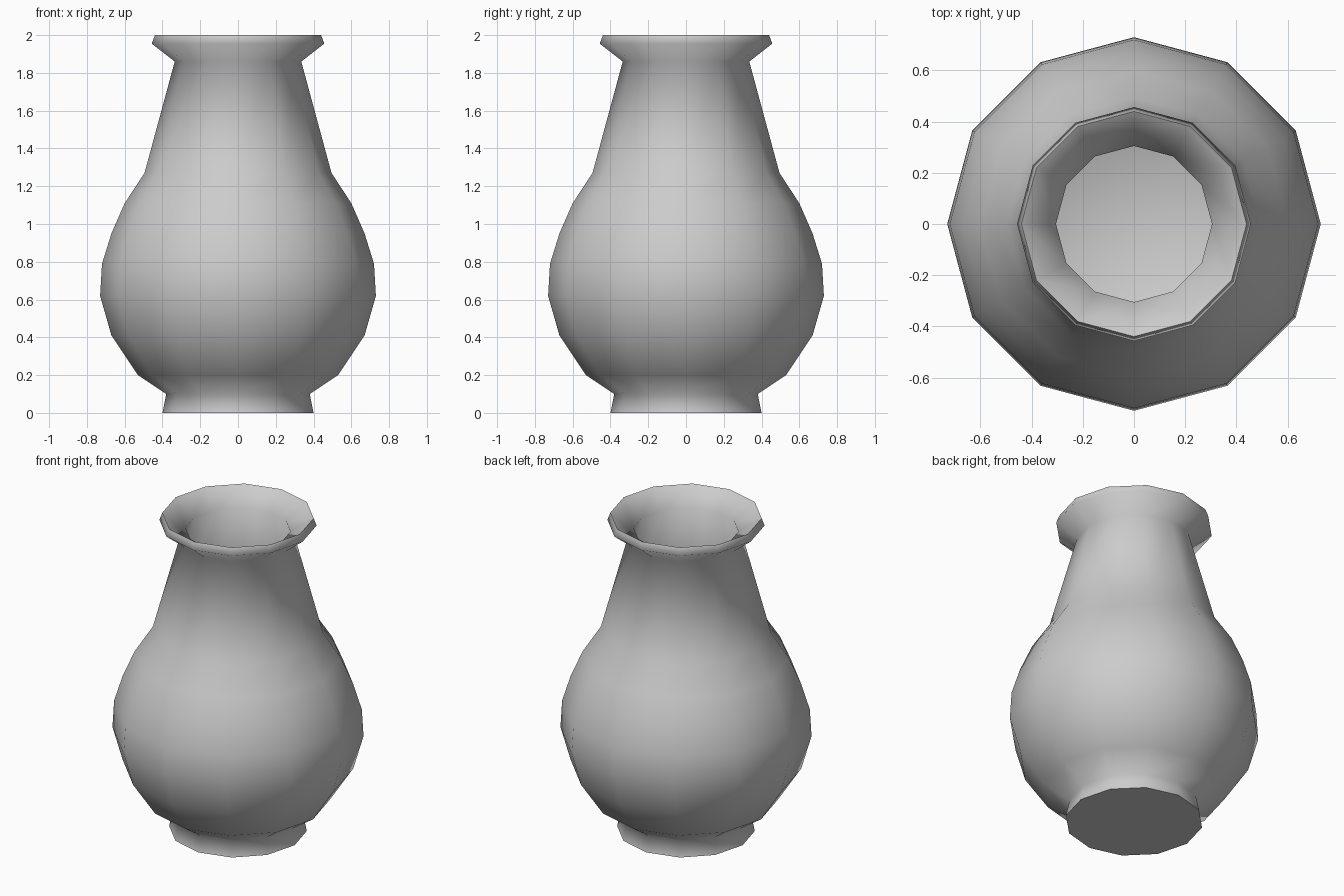
import bpy, bmesh
from math import radians, sin, cos, tau

if "Cube" in bpy.data.objects:
    bpy.data.objects.remove(bpy.data.objects["Cube"])

SIDES = 12

# Profile (radius, height): outside from foot to lip, then inside down to the floor
outer = [(0.40, 0), (0.38, 0.10), (0.53, 0.20), (0.67, 0.41), (0.73, 0.62),
         (0.72, 0.79), (0.67, 0.95), (0.60, 1.11), (0.495, 1.27),
         (0.335, 1.86), (0.457, 1.955), (0.44, 2.0)]
inner = [(0.305, 1.91), (0.465, 1.27), (0.57, 1.10), (0.64, 0.94), (0.69, 0.78),
         (0.70, 0.62), (0.64, 0.42), (0.51, 0.22), (0.35, 0.11)]


def lathe(name, profile):
    """Closed turned body: rings of points, bridged with quads and capped at both ends."""
    bm = bmesh.new()
    rings = [[bm.verts.new((r * cos(tau * i / SIDES), r * sin(tau * i / SIDES), z))
              for i in range(SIDES)] for r, z in profile]
    for a, b in zip(rings, rings[1:]):
        for i in range(SIDES):
            j = (i + 1) % SIDES
            bm.faces.new((a[i], a[j], b[j], b[i]))
    bm.faces.new(rings[0][::-1])
    bm.faces.new(rings[-1])
    bmesh.ops.recalc_face_normals(bm, faces=bm.faces)
    mesh = bpy.data.meshes.new(name)
    bm.to_mesh(mesh)
    bm.free()
    obj = bpy.data.objects.new(name, mesh)
    bpy.context.collection.objects.link(obj)
    return obj


# Hollow vase with foot, belly, neck and flared lip
vase = lathe("vase", outer + inner)
bpy.context.view_layer.objects.active = vase
vase.select_set(True)
bpy.ops.object.shade_smooth_by_angle(angle=radians(75))
